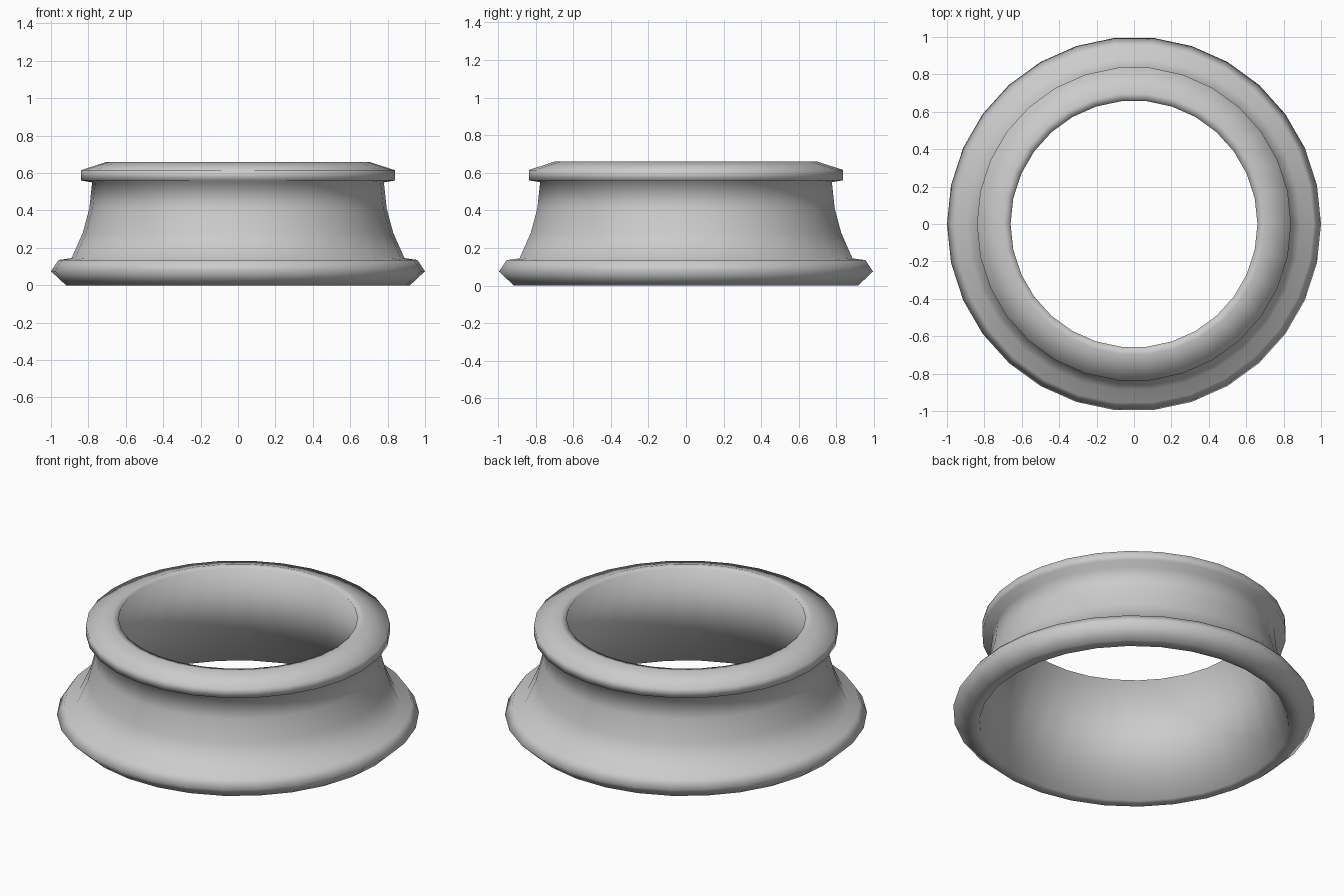
import bpy, bmesh, math

if "Cube" in bpy.data.objects:
    bpy.data.objects.remove(bpy.data.objects["Cube"])

SEGMENTS = 30

# closed ring cross-section (radius, height): foot, flared neck, top collar, conical bore
PROFILE = [
    (0.855, 0.0), (0.92, 0.0), (1.0, 0.075), (0.96, 0.135), (0.89, 0.145),
    (0.83, 0.28), (0.795, 0.41), (0.78, 0.55),
    (0.84, 0.56), (0.84, 0.615), (0.70, 0.66), (0.66, 0.655),
]


def lathe(name, profile, segments):
    bm = bmesh.new()
    rings = []
    for i in range(segments):
        a = 2 * math.pi * i / segments
        rings.append([bm.verts.new((r * math.cos(a), r * math.sin(a), z))
                      for r, z in profile])
    n = len(profile)
    for i in range(segments):
        a, b = rings[i], rings[(i + 1) % segments]
        for j in range(n):
            k = (j + 1) % n
            bm.faces.new((a[j], b[j], b[k], a[k]))
    bmesh.ops.recalc_face_normals(bm, faces=bm.faces)
    for f in bm.faces:
        f.smooth = True
    mesh = bpy.data.meshes.new(name)
    bm.to_mesh(mesh)
    bm.free()
    obj = bpy.data.objects.new(name, mesh)
    bpy.context.collection.objects.link(obj)
    return obj


# flanged ring, smooth all over
lathe("flanged_ring", PROFILE, SEGMENTS)
